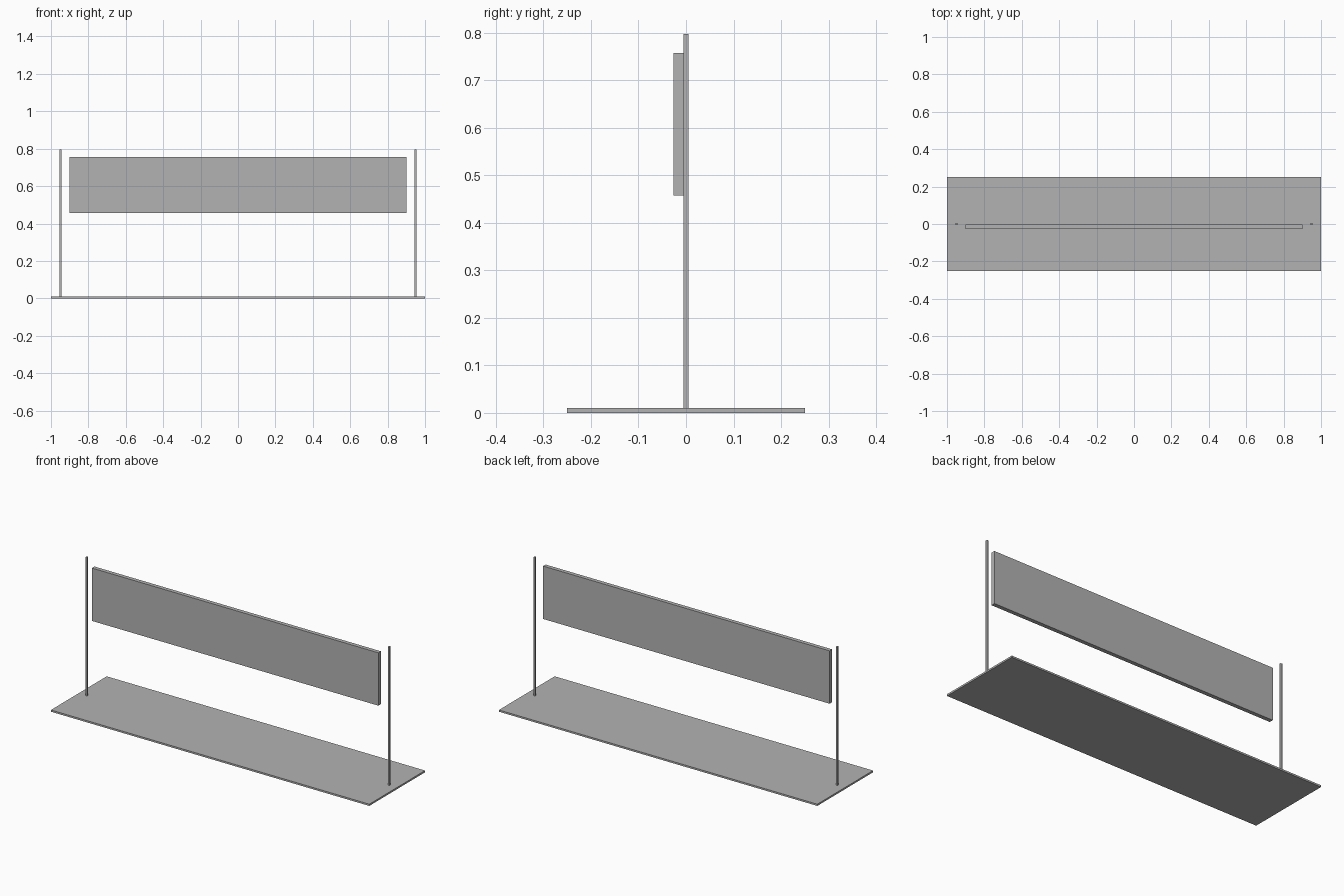
import bpy

# Remove the default cube
cube = bpy.data.objects.get("Cube")
if cube:
    bpy.data.objects.remove(cube, do_unlink=True)

# Single grey material
GREY = (0.45, 0.45, 0.45, 1.0)
grey = bpy.data.materials.new("plain grey")
grey.use_nodes = True
grey.diffuse_color = GREY
grey.node_tree.nodes["Principled BSDF"].inputs["Base Color"].default_value = GREY


def box(name, low, high):
    """Flat-sided box between two opposite corners."""
    centre = [(a + b) / 2 for a, b in zip(low, high)]
    bpy.ops.mesh.primitive_cube_add(size=1, location=centre)
    part = bpy.context.object
    part.name = name
    part.scale = [b - a for a, b in zip(low, high)]
    bpy.ops.object.transform_apply(location=False, rotation=False, scale=True)
    part.data.materials.append(grey)
    return part


# Floor plate
base_top = 0.01
box("base_plate", (-1, -0.25, 0), (1, 0.25, base_top))

# Slim upright at each end
half = 0.005
for side, x in (("left", 0.95), ("right", -0.95)):
    box(side + "_post", (x - half, -half, base_top), (x + half, half, 0.797))

# Raised panel between the posts
box("panel", (-0.9, -0.026, 0.457), (0.9, -0.003, 0.757))
